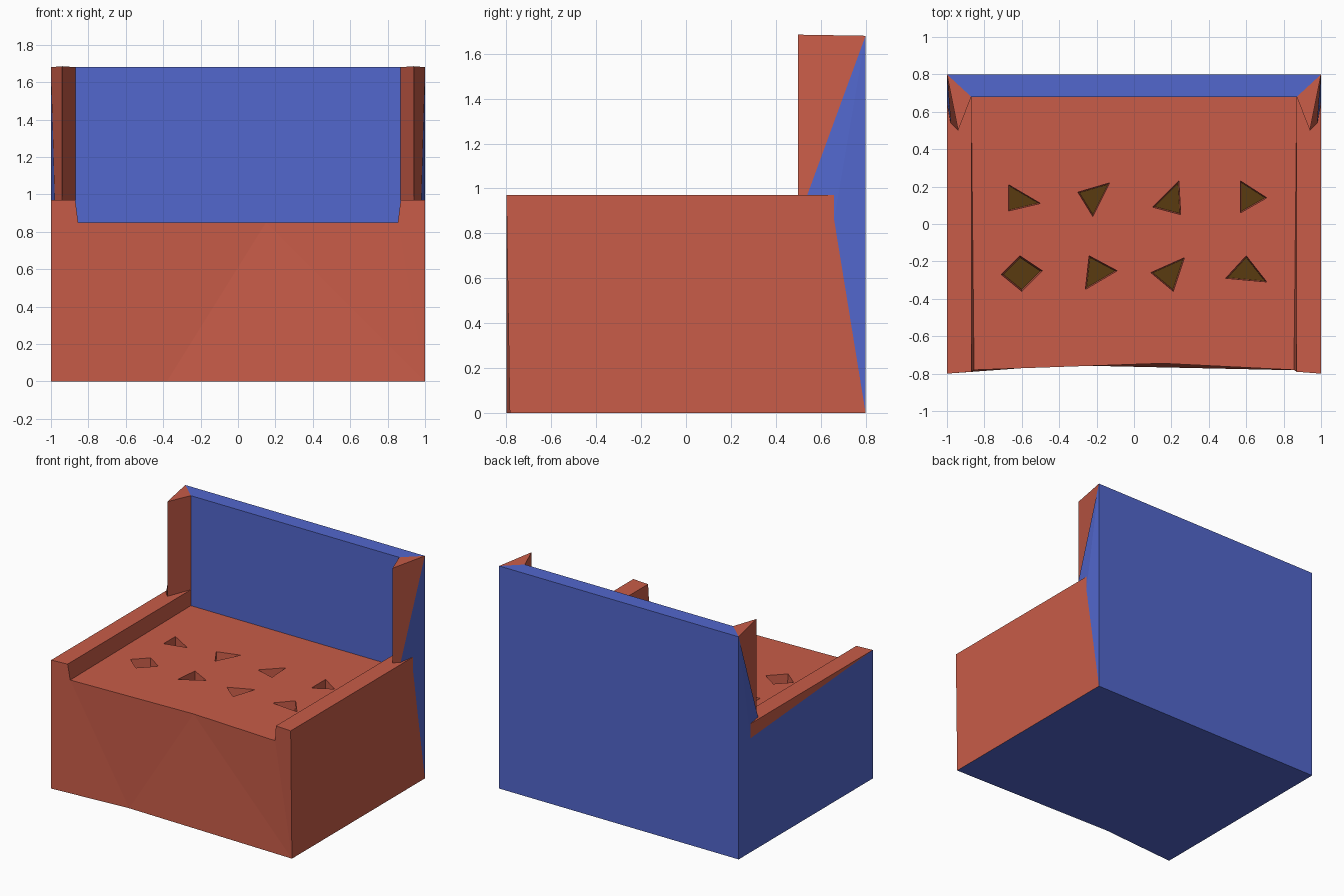
import bpy
import bmesh
from mathutils import Vector

cube = bpy.data.objects.get("Cube")
if cube:
    bpy.data.objects.remove(cube, do_unlink=True)


def material(name, color):
    mat = bpy.data.materials.new(name)
    mat.use_nodes = True
    mat.diffuse_color = (*color, 1)
    mat.node_tree.nodes["Principled BSDF"].inputs["Base Color"].default_value = (*color, 1)
    return mat


RED, BLUE, BROWN = range(3)
materials = [
    material("brick red", (0.58, 0.107, 0.065)),
    material("royal blue", (0.084, 0.135, 0.61)),
    material("dark brown", (0.1, 0.043, 0.005)),
]

# Main heights
SEAT, ARM, TOP, PIT_FLOOR = 0.85, 0.97, 1.68, 0.73

bm = bmesh.new()
points = {}


def add_point(name, x, y, z):
    points[name] = bm.verts.new((x, y, z))


def add_face(names, color):
    face = bm.faces.new([points[name] for name in names.split()])
    face.material_index = color
    return face


# Corner points of each half, mirrored
for side, s in (("R", -1), ("L", 1)):
    add_point("foot" + side, s, -0.7925 + 0.0075 * s, 0)
    add_point("arm_front" + side, s, -0.8, ARM)
    add_point("arm_inner_front" + side, 0.87 * s, -0.79, ARM)
    add_point("seat_front" + side, 0.855 * s, -0.78, SEAT)
    add_point("arm_inner_back" + side, 0.87 * s, 0.68, ARM)
    add_point("seat_back" + side, 0.87 * s, 0.68, SEAT)
    add_point("arm_back" + side, s, 0.66, ARM)
    add_point("notch" + side, s, 0.66, 0.86)
    add_point("heel" + side, s, 0.8, 0)
    add_point("top_back" + side, s, 0.8, TOP)
    add_point("top_inner" + side, 0.87 * s, 0.68, TOP)
    add_point("post_tip" + side, 0.94 * s, 0.5, TOP + 0.005)
    add_point("post_foot" + side, 0.94 * s, 0.5, ARM)
    add_point("post_outer" + side, 0.98 * s, 0.54, ARM)
add_point("seat_mid", 0.15, -0.745, SEAT)
add_point("foot_mid", -0.38, -0.755, 0)

# Underside and backrest
add_face("footR foot_mid footL heelL heelR", BLUE)
add_face("heelR heelL top_backL top_backR", BLUE)
add_face("top_backR top_backL top_innerL top_innerR", BLUE)
add_face("top_innerR top_innerL arm_inner_backL seat_backL seat_backR arm_inner_backR", BLUE)

# Armrests and corner posts
for side in "RL":
    def part(names, color):
        add_face(" ".join(name + side for name in names.split()), color)

    part("arm_front arm_back post_outer post_foot arm_inner_back arm_inner_front", RED)
    part("arm_inner_front arm_inner_back seat_back seat_front", RED)
    part("top_back top_inner post_tip", RED)
    part("top_inner post_tip post_foot arm_inner_back", RED)
    part("top_back post_tip post_foot post_outer", RED)
    part("top_back post_outer notch", BLUE)
    part("top_back notch heel", BLUE)
    part("post_outer arm_back notch", BLUE if side == "L" else RED)
    part("arm_front arm_back notch", RED)
    part("arm_front notch heel foot", RED if side == "L" else BLUE)

# Slightly bowed front panel
add_face("footR foot_mid seat_frontR arm_inner_frontR arm_frontR", RED)
add_face("foot_mid seat_mid seat_frontR", RED)
add_face("foot_mid footL seat_mid", RED)
add_face("footL seat_frontL seat_mid", RED)
add_face("footL arm_frontL arm_inner_frontL seat_frontL", RED)

# Pits sunk in the seat: rim outlines
pits = [
    [(-.67, .21), (-.5, .11), (-.67, .07)],
    [(-.13, .22), (-.3, .17), (-.22, .04)],
    [(.24, .23), (.1, .09), (.25, .05)],
    [(.57, .23), (.71, .14), (.57, .06)],
    [(-.61, -.17), (-.49, -.25), (-.6, -.36), (-.71, -.27)],
    [(-.24, -.17), (-.09, -.25), (-.26, -.35)],
    [(.27, -.18), (.09, -.26), (.21, -.36)],
    [(.6, -.17), (.71, -.31), (.49, -.29)],
]


def loop_edges(verts):
    edges = []
    for a, b in zip(verts, verts[1:] + verts[:1]):
        edges.append(bm.edges.get((a, b)) or bm.edges.new((a, b)))
    return edges


outline = "seat_frontR seat_mid seat_frontL seat_backL seat_backR".split()
seat_edges = loop_edges([points[name] for name in outline])
for pit in pits:
    rim = [Vector((x, y, SEAT)) for x, y in pit]
    center = sum(rim, Vector()) / len(rim)
    upper = [bm.verts.new(p) for p in rim]
    lower = []
    for p in rim:
        q = center.lerp(p, 0.9)
        lower.append(bm.verts.new((q.x, q.y, PIT_FLOOR)))
    seat_edges += loop_edges(upper)
    for i in range(len(rim)):
        j = (i + 1) % len(rim)
        bm.faces.new((upper[i], upper[j], lower[j], lower[i])).material_index = RED
    bm.faces.new(lower).material_index = BROWN

# Seat surface around the pits
bmesh.ops.triangle_fill(bm, edges=seat_edges, use_beauty=True, normal=(0, 0, 1))
bmesh.ops.recalc_face_normals(bm, faces=bm.faces[:])

mesh = bpy.data.meshes.new("bench_seat")
bm.to_mesh(mesh)
bm.free()
for mat in materials:
    mesh.materials.append(mat)
bench = bpy.data.objects.new("bench_seat", mesh)
bpy.context.collection.objects.link(bench)
